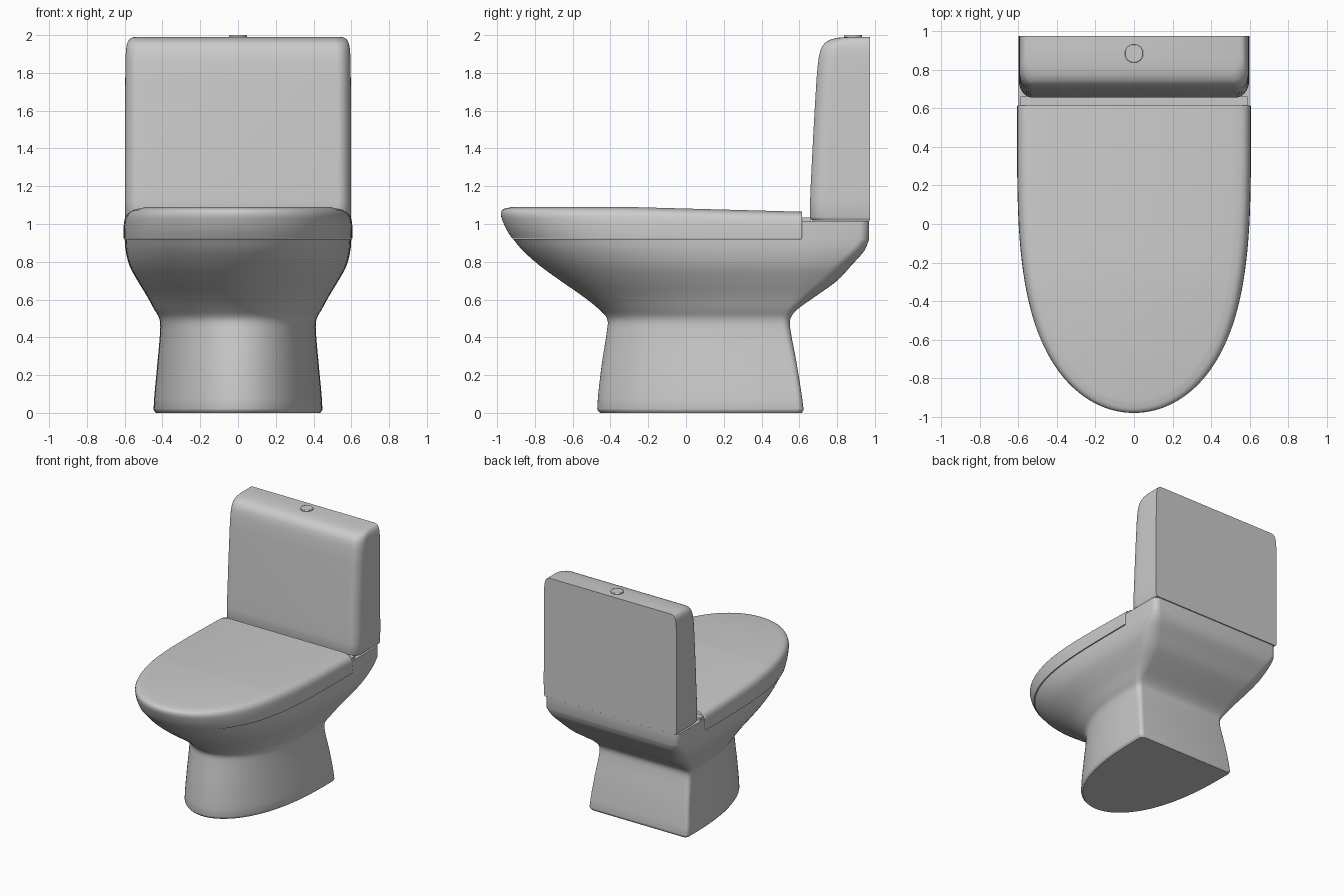
import bpy, bmesh
from math import sin, cos, pi, radians

if "Cube" in bpy.data.objects:
    bpy.data.objects.remove(bpy.data.objects["Cube"])


def d_half(yf, y0, yb, hw, q, r):
    """Right half of a D-shaped outline: flat back, rounded corner, oval front."""
    pts = []
    for i in range(7):
        a = pi / 2 * (1 - i / 6)
        pts.append((hw - r + r * cos(a), yb - r + r * sin(a)))
    y0 = min(y0, yb - r - 0.005)
    n = 44
    for i in range(n):
        t = pi / 2 * i / n
        pts.append((hw * cos(t), y0 - (y0 - yf) * sin(t) ** (2 / q)))
    pts.append((0.002, yf))
    return pts


def tank_half(yf, hw, r):
    """Right half of the tank outline: square back, rounded front corners."""
    pts = [(hw, 0.975)]
    for i in range(11):
        a = pi / 2 * i / 10
        pts.append((hw - r + r * cos(a), yf + 1.3 * r * (1 - sin(a))))
    return pts


def smooth_rows(rows, steps):
    """Hermite interpolation of table rows along z (first column)."""
    def slope(i, k):
        a, b = rows[max(i - 1, 0)], rows[min(i + 1, len(rows) - 1)]
        return (b[k] - a[k]) / (b[0] - a[0])
    out = []
    for i in range(len(rows) - 1):
        p, n = rows[i], rows[i + 1]
        d = n[0] - p[0]
        for s in range(steps):
            t = s / steps
            row = [p[0] + d * t]
            for k in range(1, len(p)):
                row.append((2*t**3 - 3*t*t + 1) * p[k] + (3*t*t - 2*t**3) * n[k]
                           + d * ((t**3 - 2*t*t + t) * slope(i, k)
                                  + (t**3 - t*t) * slope(i + 1, k)))
            out.append(row)
    out.append(list(rows[-1]))
    return out


def finish(obj, angle=35):
    bpy.ops.object.select_all(action='DESELECT')
    obj.select_set(True)
    bpy.context.view_layer.objects.active = obj
    bpy.ops.object.shade_smooth_by_angle(angle=radians(angle))


def loft(name, halves, angle=35):
    """Mirror half outlines (lists of x, y, z) into rings, skin and cap them."""
    bm = bmesh.new()
    rings = []
    for half in halves:
        right = [bm.verts.new(p) for p in half]
        left = [bm.verts.new((-x, y, z)) for x, y, z in half]
        rings.append(right + left[::-1])
    n = len(rings[0])
    for a, b in zip(rings, rings[1:]):
        for i in range(n):
            j = (i + 1) % n
            bm.faces.new((a[i], a[j], b[j], b[i]))
    for ring in (rings[0], rings[-1]):
        for i in range(n // 2 - 1):
            bm.faces.new((ring[i], ring[i + 1], ring[n - 2 - i], ring[n - 1 - i]))
    bmesh.ops.dissolve_degenerate(bm, dist=1e-5, edges=bm.edges)
    bmesh.ops.recalc_face_normals(bm, faces=bm.faces)
    me = bpy.data.meshes.new(name)
    bm.to_mesh(me)
    bm.free()
    obj = bpy.data.objects.new(name, me)
    bpy.context.collection.objects.link(obj)
    finish(obj, angle)
    return obj


# Bowl and pedestal: z, front y, curve start y, back y, half width, fullness, corner
body_rows = [
    (0.00, -0.455, 0.58, 0.615, 0.435, 2.6, 0.03),
    (0.02, -0.470, 0.59, 0.622, 0.447, 2.6, 0.03),
    (0.25, -0.447, 0.55, 0.588, 0.428, 2.6, 0.03),
    (0.44, -0.418, 0.51, 0.553, 0.412, 2.6, 0.04),
    (0.50, -0.418, 0.50, 0.553, 0.417, 2.6, 0.04),
    (0.55, -0.462, 0.52, 0.592, 0.445, 2.7, 0.05),
    (0.62, -0.550, 0.56, 0.690, 0.483, 2.9, 0.08),
    (0.70, -0.665, 0.58, 0.800, 0.532, 3.1, 0.10),
    (0.78, -0.775, 0.60, 0.875, 0.575, 3.3, 0.10),
    (0.86, -0.865, 0.62, 0.945, 0.595, 3.6, 0.08),
    (0.92, -0.915, 0.62, 0.970, 0.600, 3.8, 0.05),
]
body = [[(x, y, r[0]) for x, y in d_half(*r[1:])] for r in smooth_rows(body_rows, 4)]
# Raised rear deck continues the same outline, cut off behind the lid
rim = d_half(*body_rows[-1][1:])
for z in (0.92, 1.015):
    body.append([(x, max(y, 0.612), z) for x, y in rim])
loft("bowl_and_pedestal", body)

# Lid: z, front y, half width; the top slopes down slightly to the rear
lid_rows = [
    (0.922, -0.920, 0.607),
    (0.970, -0.950, 0.607),
    (1.030, -0.976, 0.602),
    (1.060, -0.980, 0.590),
    (1.080, -0.965, 0.565),
    (1.090, -0.920, 0.520),
]
lid = []
for z, yf, hw in smooth_rows(lid_rows, 3):
    drop = 0.025 * (z - 0.922) / 0.168
    lid.append([(x, y, z - drop * max(0, (y + 0.3) / 0.91))
                for x, y in d_half(yf, 0.6, 0.615, hw, 3.8, 0.008)])
loft("seat_lid", lid)

# Tank: z, front y, half width, front corner radius
tank_rows = [
    (1.018, 0.668, 0.588, 0.07),
    (1.035, 0.656, 0.597, 0.07),
    (1.300, 0.665, 0.598, 0.07),
    (1.750, 0.690, 0.597, 0.07),
    (1.860, 0.700, 0.596, 0.07),
    (1.920, 0.712, 0.593, 0.07),
    (1.955, 0.732, 0.587, 0.07),
    (1.975, 0.762, 0.577, 0.07),
    (1.985, 0.800, 0.565, 0.06),
    (1.990, 0.850, 0.550, 0.05),
]
loft("tank", [[(x, y, r[0]) for x, y in tank_half(*r[1:])]
              for r in smooth_rows(tank_rows, 3)])

# Hinge strip between lid and tank
bpy.ops.mesh.primitive_cube_add(size=1, location=(0, 0.637, 1.02))
hinge = bpy.context.object
hinge.name = "hinge_strip"
hinge.scale = (1.18, 0.05, 0.03)

# Flush button
bpy.ops.mesh.primitive_cylinder_add(vertices=32, radius=0.048, depth=0.03,
                                    location=(0, 0.885, 1.985))
button = bpy.context.object
button.name = "flush_button"
bev = button.modifiers.new("edge", 'BEVEL')
bev.width, bev.segments = 0.004, 2
finish(button)
